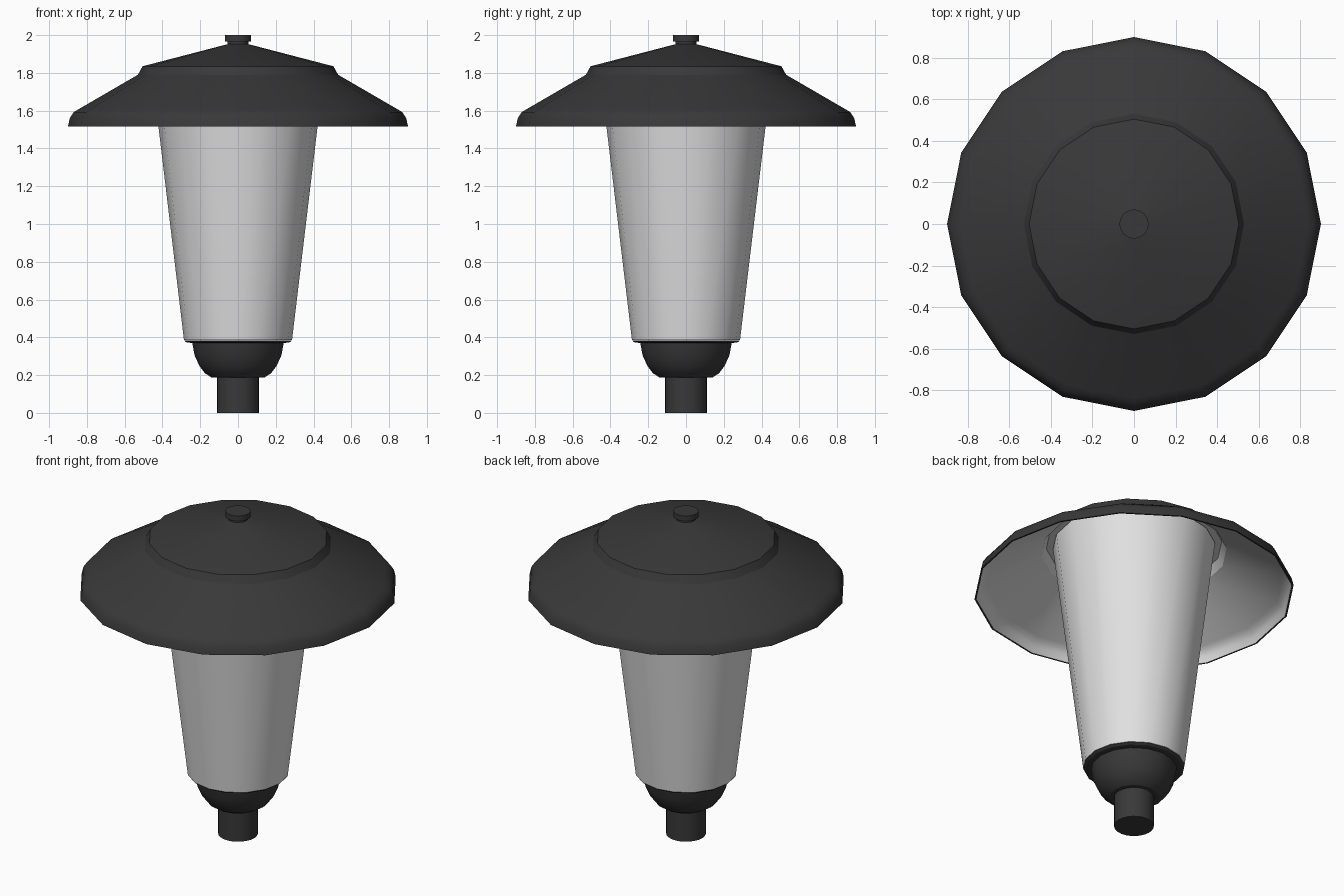
import bpy, bmesh, math

if "Cube" in bpy.data.objects:
    bpy.data.objects.remove(bpy.data.objects["Cube"])


def material(name, rgb, alpha=1.0):
    m = bpy.data.materials.new(name)
    m.diffuse_color = (*rgb, alpha)
    m.use_nodes = True
    m.node_tree.nodes["Principled BSDF"].inputs["Base Color"].default_value = m.diffuse_color
    return m


DARK = material("dark metal", (0.04, 0.04, 0.04))
WHITE = material("white reflector", (0.72, 0.72, 0.72))
GLASS = material("frosted glass", (0.75, 0.75, 0.75), 0.85)


def lathe(name, profile, sides, mats, rule=None, angle=28):
    """Revolve (radius, z) points round the z axis; radius 0 closes to a point."""
    bm = bmesh.new()
    rings = []
    for r, z in profile:
        if r == 0:
            rings.append([bm.verts.new((0, 0, z))] * sides)
        else:
            rings.append([bm.verts.new((r * math.cos(2 * math.pi * i / sides),
                                        r * math.sin(2 * math.pi * i / sides), z))
                          for i in range(sides)])
    for k, (a, b) in enumerate(zip(rings, rings[1:])):
        for i in range(sides):
            j = (i + 1) % sides
            corners = list(dict.fromkeys((a[i], a[j], b[j], b[i])))
            f = bm.faces.new(corners)
            f.material_index = rule(k) if rule else 0
    bmesh.ops.recalc_face_normals(bm, faces=bm.faces)
    me = bpy.data.meshes.new(name)
    bm.to_mesh(me)
    bm.free()
    for m in mats:
        me.materials.append(m)
    ob = bpy.data.objects.new(name, me)
    bpy.context.collection.objects.link(ob)
    bpy.ops.object.select_all(action='DESELECT')
    ob.select_set(True)
    bpy.context.view_layer.objects.active = ob
    bpy.ops.object.shade_smooth_by_angle(angle=math.radians(angle))
    return ob


# post socket
lathe("post_socket", [(0, 0), (0.112, 0), (0.112, 0.19), (0, 0.19)], 24, [DARK])

# rounded bowl with the collar that carries the glass
lathe("base_bowl", [(0, 0.185), (0.14, 0.187), (0.175, 0.21), (0.205, 0.25),
                    (0.23, 0.305), (0.242, 0.37), (0.272, 0.373),
                    (0.285, 0.383), (0, 0.383)], 16, [DARK])

# tapered glass reaching up into the shade
lathe("glass_shell", [(0, 0.385), (0.286, 0.385), (0.457, 1.815), (0, 1.815)],
      16, [GLASS])

# shade: dark outside, white reflector inside
outer = [(0, 1.955), (0.055, 1.952), (0.505, 1.835), (0.53, 1.79), (0.84, 1.61),
         (0.87, 1.592), (0.89, 1.562), (0.9, 1.517)]
inner = [(0.89, 1.517), (0.88, 1.555), (0.862, 1.582), (0.835, 1.598),
         (0.522, 1.778), (0.495, 1.824), (0, 1.824)]
lathe("shade", outer + inner, 16, [DARK, WHITE],
      rule=lambda k: 1 if k >= len(outer) else 0)

# finial on top
lathe("finial", [(0, 1.94), (0.055, 1.94), (0.055, 1.965), (0.07, 1.967),
                 (0.07, 2.0), (0, 2.0)], 24, [DARK])
